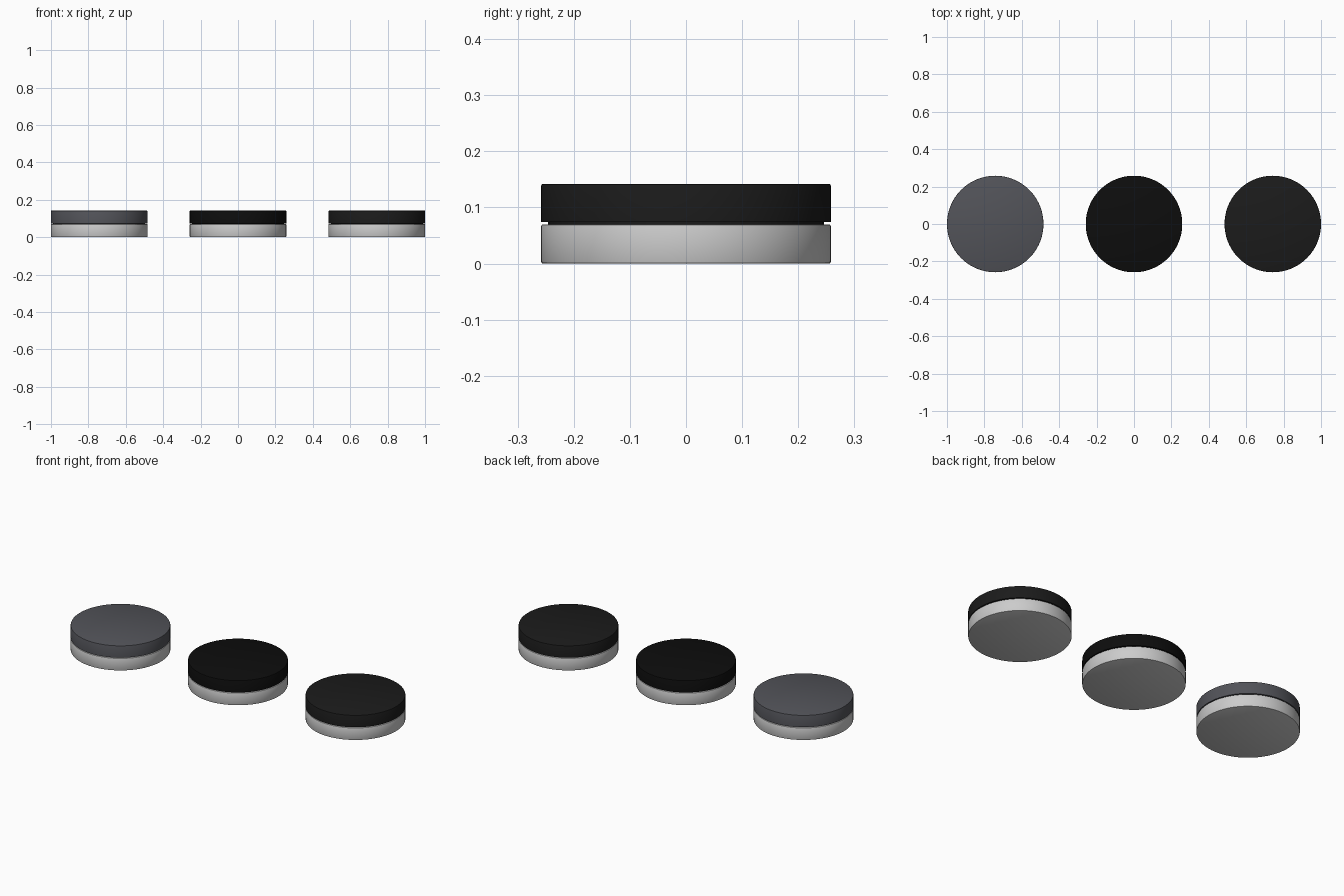
import bpy, bmesh, math

if "Cube" in bpy.data.objects:
    bpy.data.objects.remove(bpy.data.objects["Cube"])

R, LIP, B = 0.258, 0.246, 0.003   # outer radius, recessed neck radius, edge rounding
SPACING = 0.742
SEGMENTS = 96


def rounded(z0, z1):
    """Disc side profile with small rounded edges."""
    k = B * 0.3
    return [(R - B, z0), (R - k, z0 + k), (R, z0 + B),
            (R, z1 - B), (R - k, z1 - k), (R - B, z1)]


def lathe(name, profile, x, material=None):
    """Revolve a profile into a capped solid standing at x."""
    bm = bmesh.new()
    rings = []
    for r, z in profile:
        rings.append([bm.verts.new((r * math.cos(2 * math.pi * i / SEGMENTS),
                                    r * math.sin(2 * math.pi * i / SEGMENTS), z))
                      for i in range(SEGMENTS)])
    for a, b in zip(rings, rings[1:]):
        for i in range(SEGMENTS):
            j = (i + 1) % SEGMENTS
            bm.faces.new((a[i], a[j], b[j], b[i]))
    bm.faces.new(rings[0][::-1])
    bm.faces.new(rings[-1])
    mesh = bpy.data.meshes.new(name)
    bm.to_mesh(mesh)
    bm.free()
    obj = bpy.data.objects.new(name, mesh)
    obj.location.x = x
    bpy.context.collection.objects.link(obj)
    if material:
        mesh.materials.append(material)
    bpy.ops.object.select_all(action='DESELECT')
    obj.select_set(True)
    bpy.context.view_layer.objects.active = obj
    bpy.ops.object.shade_smooth_by_angle(angle=math.radians(30))
    return obj


def paint(name, color):
    mat = bpy.data.materials.new(name)
    mat.diffuse_color = (*color, 1)
    mat.use_nodes = True
    mat.node_tree.nodes["Principled BSDF"].inputs["Base Color"].default_value = mat.diffuse_color
    return mat


finishes = [("slate", (0.085, 0.087, 0.1)),
            ("black", (0.004, 0.004, 0.004)),
            ("charcoal", (0.011, 0.011, 0.011))]

for i, (finish, color) in enumerate(finishes):
    x = (i - 1) * SPACING
    # Plain grey base disc
    lathe(f"base_{finish}", rounded(0, 0.070), x)
    # Coloured cap with a recessed neck that leaves a thin shadow gap
    neck = [(LIP, 0.070), (LIP, 0.074)]
    lathe(f"cap_{finish}", neck + [(R, 0.074)] + rounded(0.074, 0.142)[3:],
          x, paint(finish, color))
